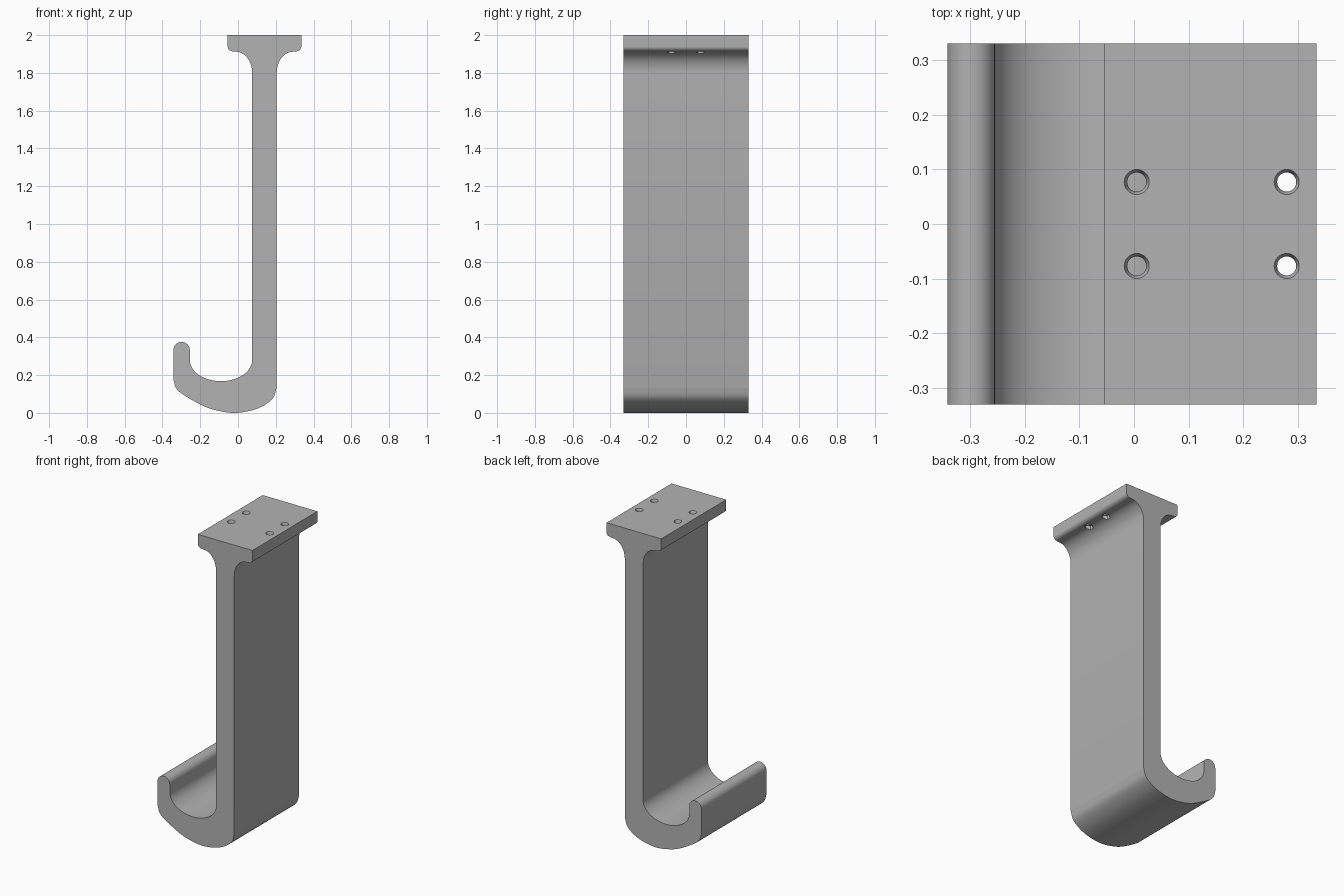
import bpy, bmesh, math
from mathutils import Vector

cube = bpy.data.objects.get("Cube")
if cube:
    bpy.data.objects.remove(cube)

HALF_DEPTH = 0.331
STEM_L, STEM_R = 0.075, 0.205
MID = (STEM_L + STEM_R) / 2

grey = bpy.data.materials.new("plain grey")
grey.use_nodes = True
colour = (0.45, 0.45, 0.45, 1)
grey.diffuse_color = colour
grey.node_tree.nodes["Principled BSDF"].inputs["Base Color"].default_value = colour


def arc(cx, cz, rx, rz, start, end, n=12):
    """Points on an elliptical arc, angles in degrees."""
    angles = [math.radians(start + (end - start) * i / n) for i in range(n + 1)]
    return [(cx + rx * math.cos(a), cz + rz * math.sin(a)) for a in angles]


def spline(points, n=6):
    """Smooth curve through the points."""
    p = [Vector(q) for q in points]
    p = [p[0] * 2 - p[1]] + p + [p[-1] * 2 - p[-2]]
    out = []
    for a, b, c, d in zip(p, p[1:], p[2:], p[3:]):
        for i in range(n):
            t = i / n
            v = 0.5 * (2 * b + (c - a) * t + (2 * a - 5 * b + 4 * c - d) * t ** 2
                       + (3 * b - a - 3 * c + d) * t ** 3)
            out.append(tuple(v))
    return out + [tuple(p[-2])]


def new_object(name, bm):
    bmesh.ops.recalc_face_normals(bm, faces=bm.faces)
    mesh = bpy.data.meshes.new(name)
    bm.to_mesh(mesh)
    bm.free()
    mesh.materials.append(grey)
    obj = bpy.data.objects.new(name, mesh)
    bpy.context.collection.objects.link(obj)
    return obj


# Left half of the flange: edge, rounded lower corner, fillet into the stem
flange_left = [(-0.055, 2.0)]
flange_left += arc(-0.027, 1.938, 0.028, 0.024, 180, 270, 6)
flange_left += arc(-0.01, 1.80, 0.085, 0.112, 90, 0, 14)
flange_right = [(2 * MID - x, z) for x, z in reversed(flange_left)]

# Hook: inner trough, rounded lip, curved underside
trough = arc(-0.09, 0.28, 0.165, 0.112, 0, -180, 28)
lip = arc(-0.2985, 0.332, 0.0435, 0.0435, 0, 180, 16)
underside = spline([(-0.342, 0.175), (-0.327, 0.13), (-0.285, 0.093),
                    (-0.18, 0.035), (-0.1, 0.01), (-0.02, 0.0), (0.06, 0.01),
                    (0.13, 0.035), (0.185, 0.078), (0.205, 0.135)])
outline = flange_left + trough + lip + underside + flange_right

# Extrude the outline into the bracket
bm = bmesh.new()
face = bm.faces.new([bm.verts.new((x, -HALF_DEPTH, z)) for x, z in outline])
ext = bmesh.ops.extrude_face_region(bm, geom=[face])
moved = [g for g in ext["geom"] if isinstance(g, bmesh.types.BMVert)]
bmesh.ops.translate(bm, verts=moved, vec=(0, 2 * HALF_DEPTH, 0))
hook = new_object("hook_bracket", bm)
bpy.context.view_layer.objects.active = hook
hook.select_set(True)


def cut_holes(name, sides, r_low, r_high, z_low, z_high, turn=0):
    """Cut the same shape at all four screw positions."""
    bm = bmesh.new()
    for x in (0.005, 0.28):
        for y in (-0.077, 0.077):
            made = bmesh.ops.create_cone(bm, cap_ends=True, segments=sides, radius1=r_low,
                                         radius2=r_high, depth=z_high - z_low)["verts"]
            # Corner of the many-sided cutter faces along y when turned
            for v in made:
                a = Vector((v.co.x, v.co.y))
                c, s = math.cos(turn), math.sin(turn)
                v.co = (x + a.x * c - a.y * s, y + a.x * s + a.y * c,
                        v.co.z + (z_low + z_high) / 2)
    cutter = new_object(name, bm)
    cutter.hide_render = True
    mod = hook.modifiers.new(name, "BOOLEAN")
    mod.operation = "DIFFERENCE"
    mod.solver = "EXACT"
    mod.object = cutter
    bpy.ops.object.modifier_apply(modifier=name)
    bpy.data.objects.remove(cutter)


# Screw shafts, countersinks and six-sided nut pockets under the flange
cut_holes("screw_shaft", 32, 0.0175, 0.0175, 1.82, 2.05)
cut_holes("countersink", 32, 0.0175, 0.0285, 1.988, 2.012)
# Hexagon corners already lie along y
cut_holes("nut_pocket", 6, 0.0265, 0.0265, 1.83, 1.93)

bpy.ops.object.shade_smooth_by_angle(angle=math.radians(30))
